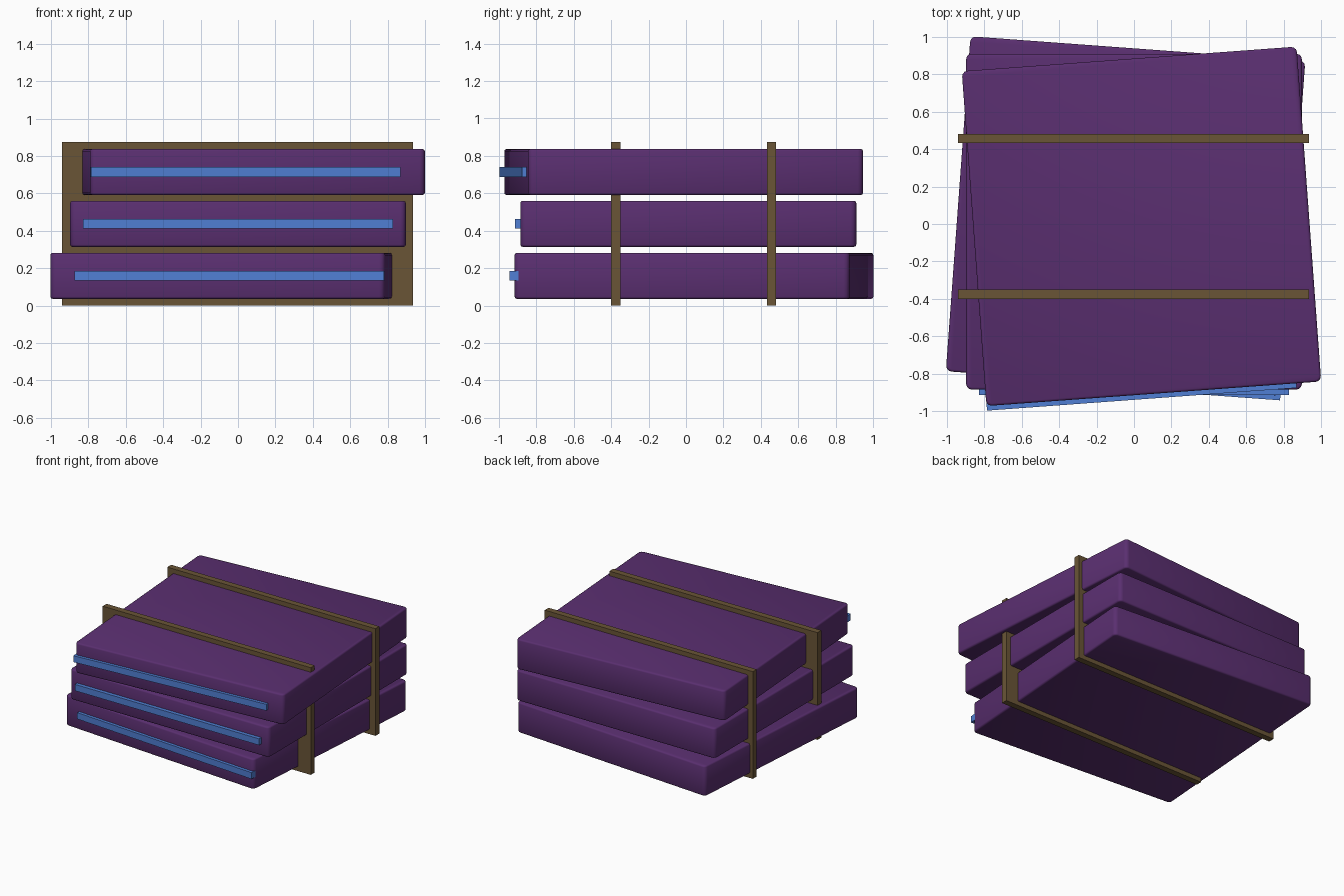
import bpy
import bmesh
from math import radians
from mathutils import Matrix

old = bpy.data.objects.get("Cube")
if old:
    bpy.data.objects.remove(old, do_unlink=True)


def material(name, colour):
    mat = bpy.data.materials.new(name)
    mat.use_nodes = True
    mat.diffuse_color = (*colour, 1)
    mat.node_tree.nodes["Principled BSDF"].inputs["Base Color"].default_value = (*colour, 1)
    return mat


purple = material("deep purple", (0.102, 0.028, 0.162))
brown = material("strap brown", (0.144, 0.091, 0.037))
blue = material("bright blue", (0.08, 0.212, 0.658))


def box(name, size, centre, mat, turn=0, rounded=False):
    bm = bmesh.new()
    bmesh.ops.create_cube(bm, size=1, matrix=Matrix.Diagonal((*size, 1)))
    if rounded:
        # Round the upright corners first, then soften the top and bottom rims
        upright = [e for e in bm.edges if abs(e.verts[0].co.z - e.verts[1].co.z) > 0.01]
        bmesh.ops.bevel(bm, geom=upright, offset=0.03, segments=3,
                        profile=0.5, affect='EDGES')
        rims = [e for e in bm.edges if abs(e.verts[0].co.z - e.verts[1].co.z) < 0.01]
        bmesh.ops.bevel(bm, geom=rims, offset=0.012, segments=2,
                        profile=0.5, affect='EDGES')
        for face in bm.faces:
            face.smooth = True
    mesh = bpy.data.meshes.new(name)
    bm.to_mesh(mesh)
    bm.free()
    mesh.materials.append(mat)
    obj = bpy.data.objects.new(name, mesh)
    obj.location = centre
    obj.rotation_euler.z = radians(turn)
    bpy.context.collection.objects.link(obj)
    return obj


# Stack of slabs, each with a light strip set in its front
layers = [
    ("bottom", -0.045, 0.0425, 0.159, -4.2, -0.857),
    ("middle", 0.0, 0.0125, 0.437, 0, -0.89),
    ("top", 0.04, -0.0125, 0.714, 4.2, -0.912),
]
for level, x, y, z, turn, strip_y in layers:
    box(level + "_slab", (1.795, 1.795, 0.246), (x, y, z), purple, turn, True)
    box(level + "_strip", (1.66, 0.05, 0.052), (x, strip_y, z), blue, turn)

# Solid bands through the stack
for side, y in (("front", -0.375), ("back", 0.457)):
    box(side + "_band", (1.876, 0.05, 0.873), (-0.002, y, 0.4375), brown)
